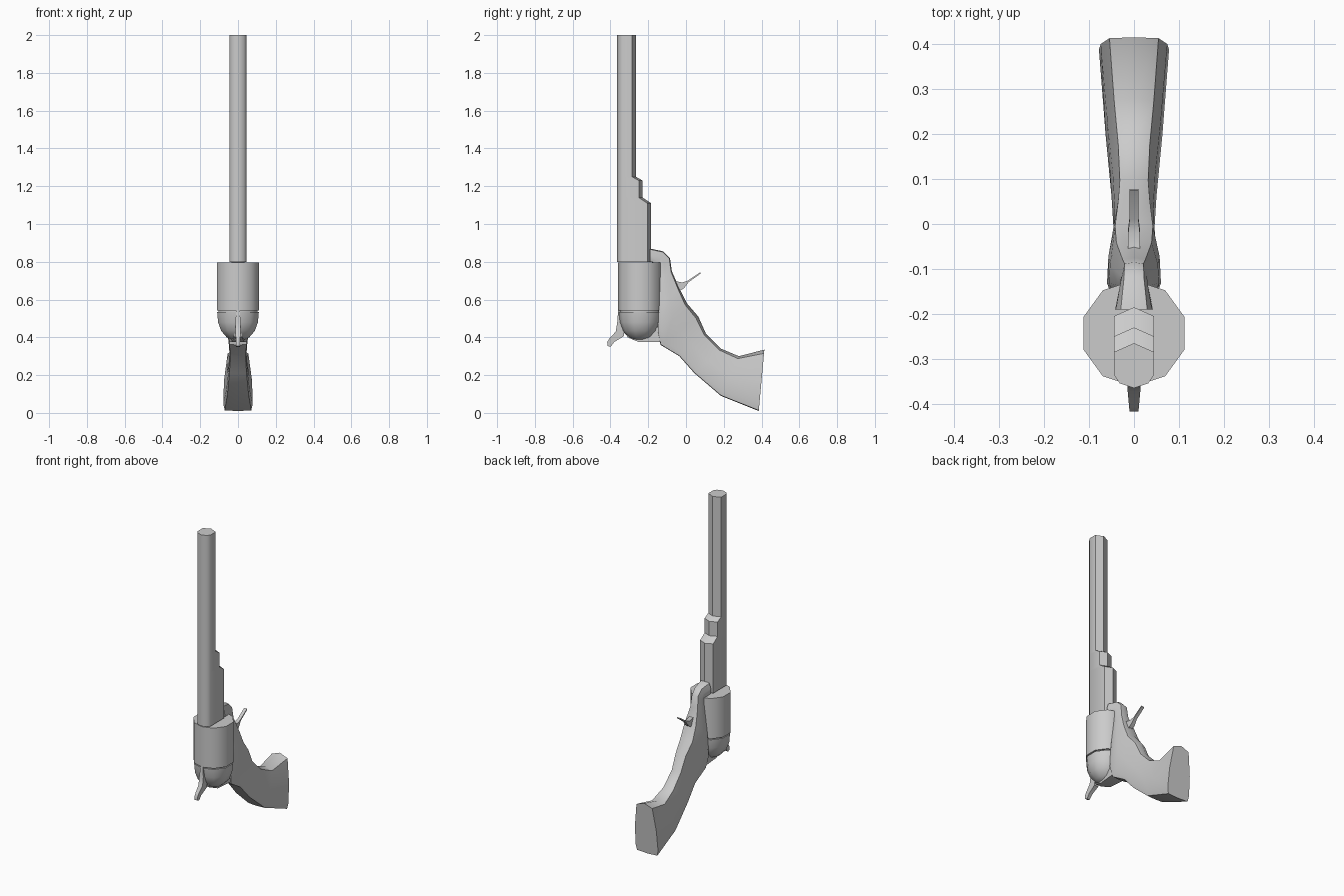
import bpy, bmesh, math

cube = bpy.data.objects.get("Cube")
if cube:
    bpy.data.objects.remove(cube, do_unlink=True)

steel = bpy.data.materials.new("plain_grey")
steel.use_nodes = True
GREY = (0.6, 0.6, 0.6, 1)
steel.diffuse_color = GREY
steel.node_tree.nodes["Principled BSDF"].inputs["Base Color"].default_value = GREY


def loft(name, rings, angle=40):
    """Skin a list of equal-length closed rings and cap both ends."""
    bm = bmesh.new()
    loops = [[bm.verts.new(p) for p in ring] for ring in rings]
    n = len(loops[0])
    for a, b in zip(loops, loops[1:]):
        for i in range(n):
            j = (i + 1) % n
            bm.faces.new((a[i], a[j], b[j], b[i]))
    bm.faces.new(loops[0])
    bm.faces.new(loops[-1])
    bmesh.ops.recalc_face_normals(bm, faces=bm.faces)
    mesh = bpy.data.meshes.new(name)
    bm.to_mesh(mesh)
    bm.free()
    obj = bpy.data.objects.new(name, mesh)
    mesh.materials.append(steel)
    bpy.context.collection.objects.link(obj)
    bpy.ops.object.select_all(action="DESELECT")
    obj.select_set(True)
    bpy.context.view_layer.objects.active = obj
    bpy.ops.object.shade_smooth_by_angle(angle=math.radians(angle))
    return obj


def mirrored(half):
    """Close a half section whose first and last points lie on x = 0."""
    return half + [(-x, *rest) for x, *rest in half[-2:0:-1]]


def strip(name, stations, section):
    """Loft a section between rear and front edge points with a half width."""
    rings = []
    for (y0, z0), (y1, z1), w in stations:
        rings.append([(x * w, y0 + (y1 - y0) * t, z0 + (z1 - z0) * t)
                      for x, t in mirrored(section)])
    return loft(name, rings)


# Barrel with its stepped lug behind
def barrel_ring(z, rear):
    half = [(0, rear, z), (0.045, rear - 0.02, z), (0.045, -0.335, z),
            (0.032, -0.354, z), (0, -0.365, z)]
    return mirrored(half)


loft("barrel", [barrel_ring(z, r) for z, r in (
    (0.8, -0.185), (1.11, -0.185), (1.14, -0.23),
    (1.23, -0.23), (1.25, -0.265), (2.0, -0.265))])


# Cylinder drum and the domed shield below it
def drum_ring(z, r):
    return [(r * math.cos(math.radians(18 + 36 * k)),
             -0.243 + r * math.sin(math.radians(18 + 36 * k)), z) for k in range(10)]


loft("drum", [drum_ring(0.542, 0.118), drum_ring(0.795, 0.118)])
loft("drum_gap", [drum_ring(0.53, 0.108), drum_ring(0.545, 0.108)])
loft("recoil_shield", [drum_ring(z, r) for z, r in (
    (0.385, 0.03), (0.4, 0.063), (0.435, 0.094), (0.48, 0.111), (0.535, 0.116))])

# Frame and grip in one sweep
grip_section = [(0, 0), (0.7, 0.06), (0.95, 0.5), (1, 0.88), (0.9, 0.99), (0, 1)]
strip("frame_and_grip", [
    ((-0.19, 0.87), (-0.19, 0.8), 0.042),
    ((-0.12, 0.855), (-0.145, 0.79), 0.032),
    ((-0.085, 0.82), (-0.145, 0.76), 0.03),
    ((-0.075, 0.75), (-0.145, 0.7), 0.036),
    ((-0.035, 0.66), (-0.145, 0.56), 0.056),
    ((0.005, 0.58), (-0.15, 0.43), 0.06),
    ((0.065, 0.51), (-0.135, 0.36), 0.05),
    ((0.105, 0.42), (-0.035, 0.3), 0.045),
    ((0.185, 0.34), (0.045, 0.21), 0.05),
    ((0.28, 0.3), (0.185, 0.09), 0.063),
    ((0.415, 0.335), (0.385, 0.01), 0.078)], grip_section)

# Strap running under the shield
bar = [(0, 0), (1, 0), (1, 1), (0, 1)]
strip("lower_strap", [
    ((-0.12, 0.46), (-0.14, 0.375), 0.045),
    ((-0.25, 0.44), (-0.25, 0.375), 0.035),
    ((-0.33, 0.45), (-0.31, 0.4), 0.02)], bar)

# Hammer with curled spur
strip("hammer", [
    ((-0.34, 0.57), (-0.357, 0.57), 0.007),
    ((-0.32, 0.47), (-0.364, 0.48), 0.014),
    ((-0.33, 0.405), (-0.372, 0.43), 0.014),
    ((-0.38, 0.375), (-0.405, 0.395), 0.011),
    ((-0.395, 0.355), (-0.417, 0.375), 0.01),
    ((-0.402, 0.35), (-0.416, 0.355), 0.01)], bar)

# Trigger
strip("trigger", [
    ((-0.065, 0.7), (-0.035, 0.645), 0.013),
    ((-0.02, 0.69), (-0.01, 0.66), 0.013),
    ((0.01, 0.7), (0.014, 0.692), 0.01),
    ((0.075, 0.744), (0.078, 0.738), 0.01)], bar)
